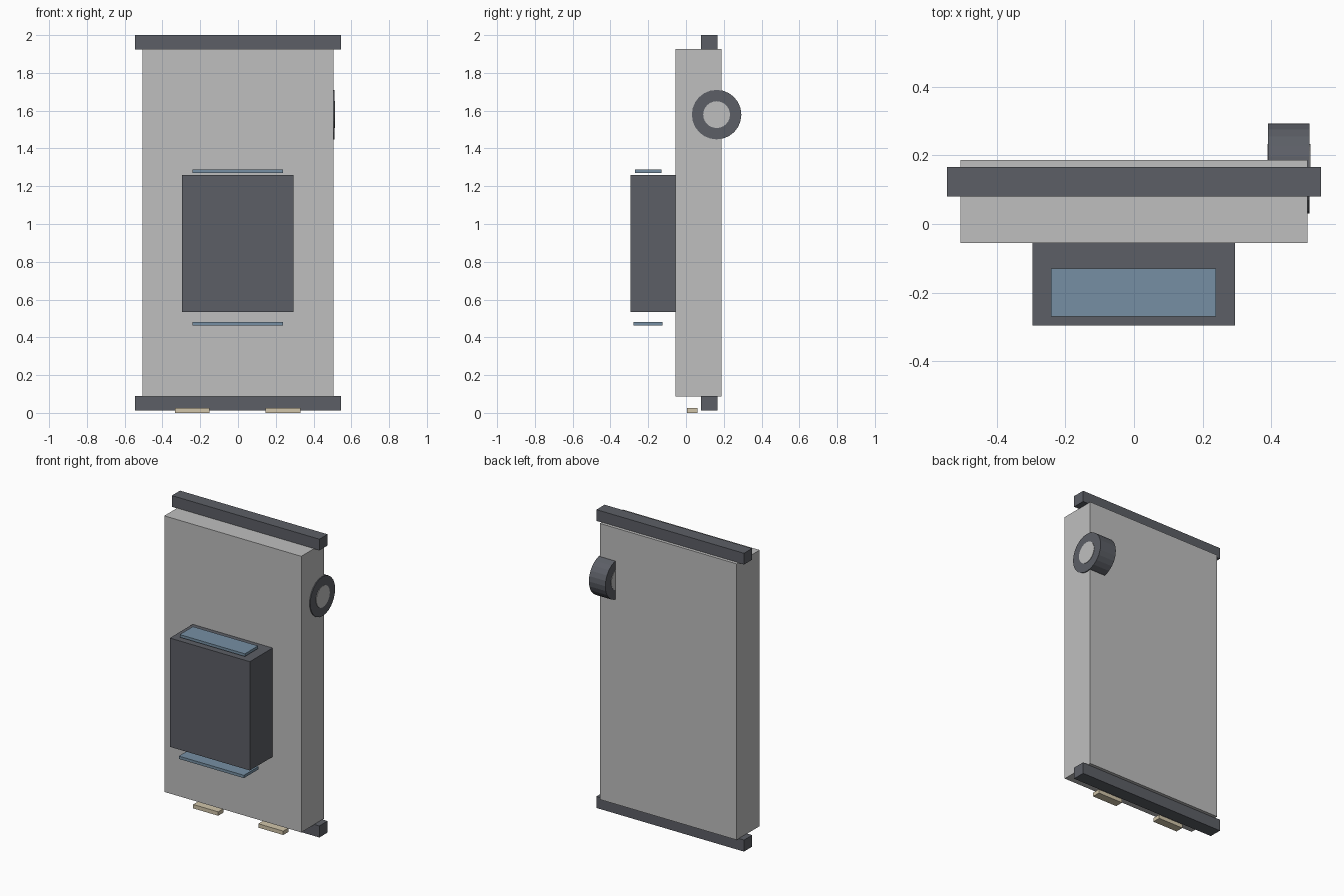
import bpy
import bmesh
from math import radians
from mathutils import Matrix, Vector

if "Cube" in bpy.data.objects:
    bpy.data.objects.remove(bpy.data.objects["Cube"], do_unlink=True)


def material(name, rgb):
    mat = bpy.data.materials.new(name)
    mat.use_nodes = True
    mat.diffuse_color = (*rgb, 1)
    mat.node_tree.nodes["Principled BSDF"].inputs["Base Color"].default_value = (*rgb, 1)
    return mat


light_grey = material("light grey", (0.52, 0.52, 0.52))
dark_grey = material("dark grey", (0.107, 0.114, 0.133))
blue = material("dusty blue", (0.18, 0.275, 0.366))
cream = material("cream", (0.64, 0.56, 0.40))


def finish(name, bm, mat):
    mesh = bpy.data.meshes.new(name)
    bm.to_mesh(mesh)
    bm.free()
    mesh.materials.append(mat)
    obj = bpy.data.objects.new(name, mesh)
    bpy.context.collection.objects.link(obj)
    return obj


def box(name, low, high, mat):
    """Box between two opposite corners."""
    low, high = Vector(low), Vector(high)
    bm = bmesh.new()
    bmesh.ops.create_cube(bm, size=1, matrix=Matrix.Translation((low + high) / 2)
                          @ Matrix.Diagonal((*(high - low), 1)))
    return finish(name, bm, mat)


def drum(name, x0, x1, y, z, radius, mat):
    """Cylinder lying along x."""
    bm = bmesh.new()
    place = Matrix.Translation(((x0 + x1) / 2, y, z)) @ Matrix.Rotation(radians(90), 4, "Y")
    bmesh.ops.create_cone(bm, cap_ends=True, segments=24, radius1=radius,
                          radius2=radius, depth=x1 - x0, matrix=place)
    return finish(name, bm, mat)


# Main slab with its top and bottom rails
box("panel", (-0.505, -0.055, 0.087), (0.505, 0.187, 1.927), light_grey)
for name, bottom, top in (("top_rail", 1.925, 2.0), ("bottom_rail", 0.012, 0.089)):
    box(name, (-0.544, 0.08, bottom), (0.544, 0.166, top), dark_grey)

# Front housing with a floating plate above and below
box("front_housing", (-0.296, -0.295, 0.535), (0.294, -0.05, 1.26), dark_grey)
box("upper_plate", (-0.241, -0.269, 1.27), (0.239, -0.13, 1.288), blue)
box("lower_plate", (-0.241, -0.279, 0.463), (0.239, -0.125, 0.482), blue)

# Feet
for name, x in (("right_foot", -0.242), ("left_foot", 0.238)):
    box(name, (x - 0.092, 0.005, 0), (x + 0.092, 0.06, 0.026), cream)

# Side knob with a pale core showing at both ends
drum("side_knob", 0.39, 0.511, 0.162, 1.579, 0.131, dark_grey)
drum("knob_core", 0.388, 0.514, 0.162, 1.579, 0.071, light_grey)
